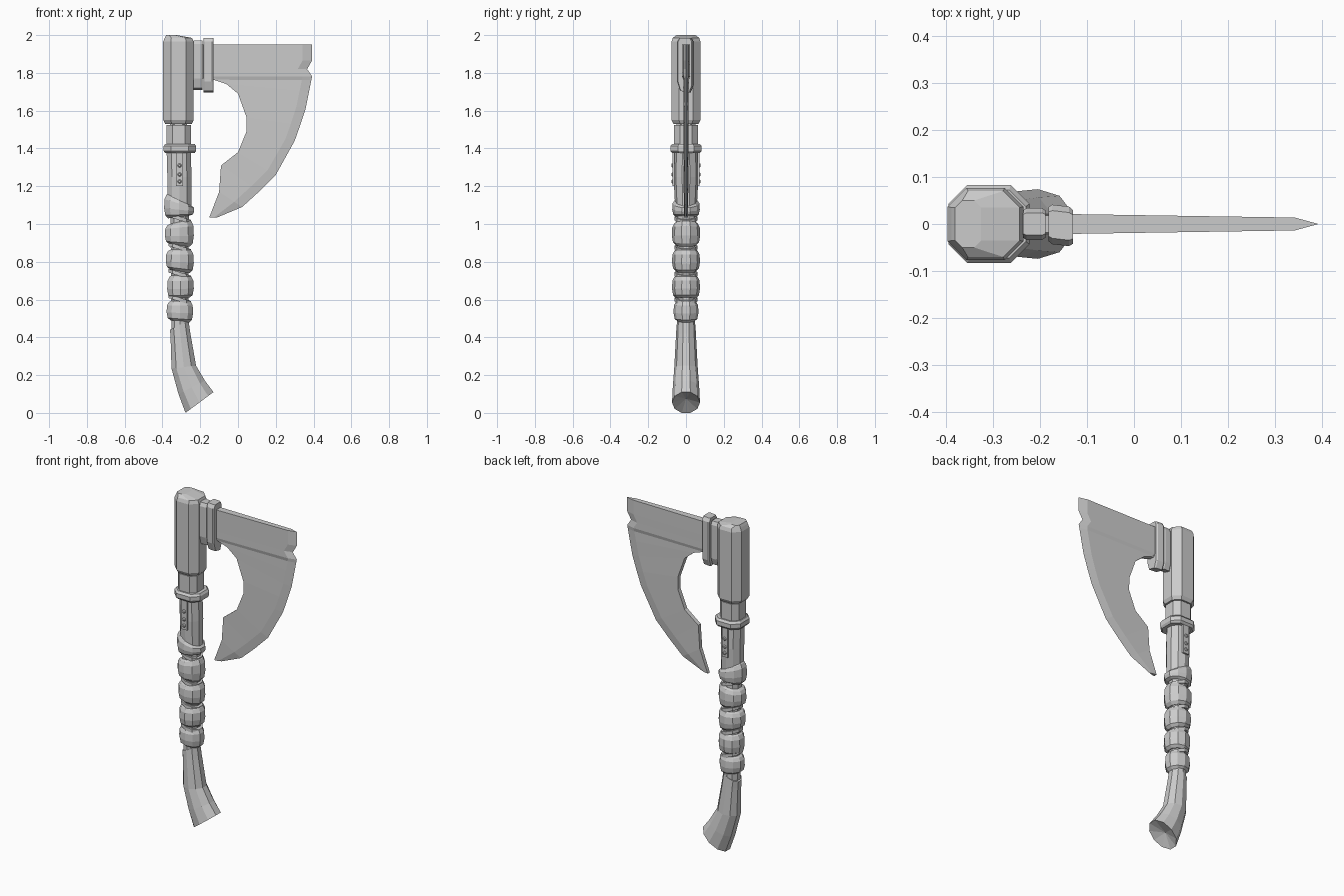
import bpy, bmesh, math
from mathutils import Vector

if "Cube" in bpy.data.objects:
    bpy.data.objects.remove(bpy.data.objects["Cube"], do_unlink=True)

steel = bpy.data.materials.new("plain_grey")
steel.use_nodes = True
GREY = (0.6, 0.6, 0.6, 1)
steel.diffuse_color = GREY
steel.node_tree.nodes["Principled BSDF"].inputs["Base Color"].default_value = GREY


def loft(name, rings, end_centre=None):
    """Skin a list of equal-length point rings and cap both ends."""
    bm = bmesh.new()
    rows = [[bm.verts.new(p) for p in ring] for ring in rings]
    n = len(rows[0])
    for a, b in zip(rows, rows[1:]):
        for i in range(n):
            j = (i + 1) % n
            bm.faces.new((a[i], a[j], b[j], b[i]))
    bm.faces.new(rows[0])
    if end_centre:
        tip = bm.verts.new(end_centre)
        for i in range(n):
            bm.faces.new((rows[-1][i], rows[-1][(i + 1) % n], tip))
    else:
        bm.faces.new(rows[-1])
    bmesh.ops.recalc_face_normals(bm, faces=bm.faces)
    mesh = bpy.data.meshes.new(name)
    bm.to_mesh(mesh)
    bm.free()
    mesh.materials.append(steel)
    obj = bpy.data.objects.new(name, mesh)
    bpy.context.collection.objects.link(obj)
    return obj


def oval(x0, z0, x1, z1, ry, sides=10):
    """Ring slanting from its back point to its blade-side point."""
    ring = []
    for i in range(sides):
        a = math.tau * (i + 0.5) / sides
        k = 1 / math.cos(math.pi / sides)
        t = 0.5 + 0.5 * k * math.cos(a)
        ring.append((x0 + (x1 - x0) * t, ry * math.sin(a), z0 + (z1 - z0) * t))
    return ring


def chamfered(x0, x1, ry, z, cut):
    """Rectangular ring with cut corners."""
    return [(x0 + cut, -ry, z), (x1 - cut, -ry, z), (x1, -ry + cut, z), (x1, ry - cut, z),
            (x1 - cut, ry, z), (x0 + cut, ry, z), (x0, ry - cut, z), (x0, -ry + cut, z)]


# Head socket with a low faceted cap
loft("head_socket", [
    chamfered(-0.385, -0.245, 0.066, 1.53, 0.035),
    chamfered(-0.396, -0.235, 0.077, 1.55, 0.04),
    chamfered(-0.396, -0.235, 0.077, 1.965, 0.04),
    chamfered(-0.388, -0.243, 0.07, 1.985, 0.035),
    chamfered(-0.38, -0.325, 0.05, 2.0, 0.015)])

# Neck, collar and upper grip
loft("neck", [chamfered(-0.378, -0.25, 0.063, z, 0.03) for z in (1.4, 1.525)])
loft("neck_core", [chamfered(-0.36, -0.27, 0.05, z, 0.025) for z in (1.5, 1.56)])
loft("collar", [
    chamfered(-0.385, -0.23, 0.072, 1.375, 0.035),
    chamfered(-0.394, -0.222, 0.083, 1.387, 0.04),
    chamfered(-0.394, -0.222, 0.083, 1.412, 0.04),
    chamfered(-0.385, -0.23, 0.072, 1.424, 0.035)])
loft("upper_grip", [
    oval(-0.378, 1.39, -0.25, 1.39, 0.062),
    oval(-0.374, 1.25, -0.246, 1.25, 0.066),
    oval(-0.372, 1.12, -0.246, 1.08, 0.058)])

# Riveted side plates
for side, label in ((-1, "front"), (1, "back")):
    y = side * 0.067
    loft(label + "_rivet_plate", [
        [(-0.328, y + d, z), (-0.29, y + d, z), (-0.29, y - d, z), (-0.328, y - d, z)]
        for d in (0.005,) for z in (1.2, 1.375)])
    for n, z in enumerate((1.225, 1.262, 1.31)):
        rings = []
        for r, depth in ((0.011, 0.0), (0.011, 0.007), (0.006, 0.011)):
            rings.append([(-0.309 + r * math.cos(math.tau * i / 8), y + side * depth,
                           z + r * math.sin(math.tau * i / 8)) for i in range(8)])
        loft(f"{label}_rivet_{n + 1}", rings)

# Thin core showing between the leather wraps
loft("grip_core", [oval(-0.352, 0.42, -0.262, 0.46, 0.048),
                   oval(-0.355, 0.8, -0.262, 0.8, 0.052),
                   oval(-0.36, 1.15, -0.26, 1.15, 0.052)])


def wrap(name, left, right, x0, x1, ry):
    """Bulging band; left and right give its bottom and top heights."""
    rings = []
    for t, inset in ((0, 0.022), (0.12, 0.006), (0.4, 0), (0.75, 0.002), (0.92, 0.012), (1, 0.026)):
        zl = left[0] + (left[1] - left[0]) * t
        zr = right[0] + (right[1] - right[0]) * t
        rings.append(oval(x0 + inset, zl, x1 - inset, zr, ry - inset))
    loft(name, rings)


wrap("wrap_1", (1.03, 1.165), (1.045, 1.1), -0.391, -0.232, 0.073)
wrap("wrap_2", (0.895, 1.0), (0.88, 1.025), -0.387, -0.234, 0.075)
wrap("wrap_3", (0.76, 0.865), (0.74, 0.87), -0.382, -0.234, 0.074)
wrap("wrap_4", (0.605, 0.73), (0.61, 0.73), -0.375, -0.234, 0.074)
wrap("wrap_5", (0.49, 0.595), (0.478, 0.6), -0.378, -0.238, 0.066)

# Short diagonal cords bridging the wraps
for n, z in enumerate((0.6, 0.735, 0.875, 1.03)):
    loft(f"cross_cord_{n + 1}", [oval(-0.368, z + 0.018 + d, -0.25, z - 0.018 + d, 0.06)
                                 for d in (-0.01, 0.01)])

# Curved lower handle with a hollow flared foot
loft("flared_handle", [
    oval(-0.36, 0.44, -0.262, 0.49, 0.05),
    oval(-0.357, 0.4, -0.252, 0.42, 0.053),
    oval(-0.352, 0.235, -0.222, 0.25, 0.062),
    oval(-0.315, 0.1, -0.175, 0.17, 0.07),
    oval(-0.278, 0.0, -0.13, 0.11, 0.074)], end_centre=(-0.222, 0, 0.075))

# Blade: each row runs from the inner edge to the sharpened outer edge
rows = [
    (-0.13, 1.95, 0.392, 1.95, 0.021), (-0.13, 1.865, 0.392, 1.865, 0.021),
    (-0.13, 1.82, 0.366, 1.82, 0.021), (-0.13, 1.782, 0.392, 1.782, 0.021),
    (-0.13, 1.764, 0.388, 1.762, 0.015), (-0.06, 1.74, 0.376, 1.7, 0.015),
    (0.0, 1.69, 0.358, 1.61, 0.014), (0.045, 1.565, 0.33, 1.525, 0.014),
    (0.045, 1.49, 0.3, 1.44, 0.013), (0.0, 1.38, 0.2, 1.26, 0.013),
    (-0.09, 1.31, 0.11, 1.17, 0.012), (-0.1, 1.17, 0.022, 1.09, 0.012),
    (-0.152, 1.035, -0.11, 1.035, 0.01)]
sections = []
for ix, iz, ox, oz, t in rows:
    inner, outer = Vector((ix, 0, iz)), Vector((ox, 0, oz))
    span = outer - inner
    bevel = outer - span.normalized() * min(0.05, span.length * 0.4)
    side = Vector((0, t, 0))
    thin = side * 0.65
    sections.append([inner - side, bevel - thin, outer, bevel + thin, inner + side])
loft("blade", sections)

# Tang passing through two straps into the socket
loft("tang", [[(x, -0.018, 1.77), (x, 0.018, 1.77), (x, 0.018, 1.95), (x, -0.018, 1.95)]
              for x in (-0.25, -0.12)])


def strap(name, x0, x1, top, bottom, ry, lean):
    rings = []
    for x, s in ((x0, 0.86), (x0 + 0.008, 1), (x1 - 0.008, 1), (x1, 0.86)):
        w = ry * s
        shift = lean * (x - x0) / (x1 - x0)
        rings.append([(x, y + shift, z) for y, z in (
            (-w, bottom + 0.06), (-w * 0.6, bottom + 0.01), (w * 0.6, bottom),
            (w, bottom + 0.04), (w, top - 0.02), (w * 0.7, top),
            (-w * 0.7, top), (-w, top - 0.02))])
    loft(name, rings)


strap("inner_strap", -0.236, -0.188, 1.972, 1.71, 0.034, 0.0)
strap("outer_strap", -0.182, -0.13, 1.985, 1.695, 0.042, -0.006)
